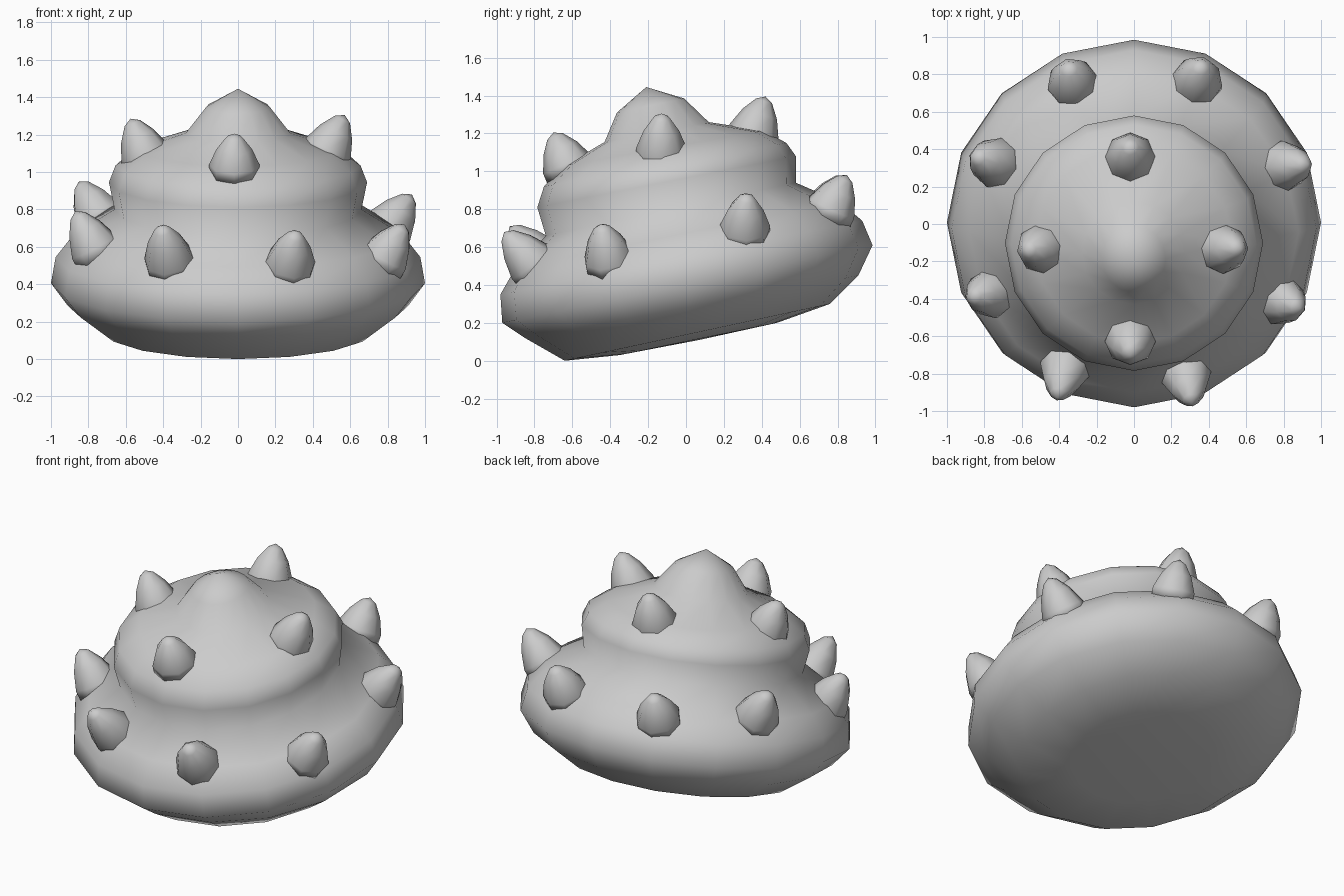
import bpy, bmesh
from math import cos, sin, tau
from mathutils import Vector


def loft(name, rings, caps):
    """Skin closed rings bottom to top; caps are the end centre points."""
    bm = bmesh.new()
    loops = [[bm.verts.new(p) for p in r] for r in rings]
    n = len(loops[0])
    for a, b in zip(loops, loops[1:]):
        for i in range(n):
            j = (i + 1) % n
            bm.faces.new((a[i], a[j], b[j], b[i]))
    for loop, point in zip((loops[0], loops[-1]), caps):
        c = bm.verts.new(point)
        for i in range(n):
            bm.faces.new((loop[i], loop[(i + 1) % n], c))
    bmesh.ops.recalc_face_normals(bm, faces=bm.faces)
    mesh = bpy.data.meshes.new(name)
    bm.to_mesh(mesh)
    bm.free()
    mesh.polygons.foreach_set("use_smooth", [True] * len(mesh.polygons))
    obj = bpy.data.objects.new(name, mesh)
    bpy.context.collection.objects.link(obj)
    return obj


# Tilted two-tier shell: front y, front z, back y, back z, half width
sections = [
    (-0.35, 0.03, 0.48, 0.20, 0.42),
    (-0.64, 0.00, 0.76, 0.30, 0.72),
    (-0.85, 0.12, 0.91, 0.45, 0.91),
    (-0.97, 0.20, 0.985, 0.61, 1.00),
    (-0.98, 0.35, 0.93, 0.74, 0.975),
    (-0.90, 0.49, 0.81, 0.84, 0.88),
    (-0.74, 0.66, 0.58, 0.94, 0.66),
    (-0.785, 0.81, 0.58, 1.08, 0.69),
    (-0.75, 0.92, 0.53, 1.15, 0.655),
    (-0.64, 1.03, 0.41, 1.215, 0.53),
    (-0.43, 1.155, 0.12, 1.26, 0.28),
    (-0.365, 1.31, -0.01, 1.385, 0.17),
]
rings = []
for y0, z0, y1, z1, w in sections:
    mid = Vector((0, (y0 + y1) / 2, (z0 + z1) / 2))
    half = Vector((0, (y1 - y0) / 2, (z1 - z0) / 2))
    rings.append([mid + half * sin(tau * i / 16) + Vector((w * cos(tau * i / 16), 0, 0))
                  for i in range(16)])
loft("shell_body", rings, [(0, 0.07, 0.11), (0, -0.21, 1.445)])


# Blunt studs: base centre and tip
studs = [
    ((-0.50, -0.13, 1.10), (-0.575, -0.14, 1.285)),
    ((0.48, -0.13, 1.12), (0.57, -0.13, 1.305)),
    ((-0.02, 0.36, 1.21), (-0.02, 0.42, 1.395)),
    ((-0.02, -0.63, 1.04), (-0.02, -0.70, 1.205)),
    ((-0.33, 0.76, 0.81), (-0.35, 0.84, 0.98)),
    ((0.34, 0.77, 0.81), (0.36, 0.85, 0.98)),
    ((-0.75, 0.33, 0.77), (-0.85, 0.36, 0.95)),
    ((0.81, 0.31, 0.71), (0.93, 0.32, 0.88)),
    ((-0.77, -0.37, 0.60), (-0.87, -0.39, 0.79)),
    ((0.79, -0.41, 0.55), (0.89, -0.45, 0.72)),
    ((-0.37, -0.78, 0.54), (-0.41, -0.93, 0.71)),
    ((0.28, -0.82, 0.52), (0.31, -0.96, 0.68)),
]
profile = [(-0.3, 0.135), (0.0, 0.135), (0.5, 0.095), (0.87, 0.045)]
for k, (base, tip) in enumerate(studs):
    base, tip = Vector(base), Vector(tip)
    axis = tip - base
    q = axis.to_track_quat('Z', 'Y')
    rings = [[base + axis * t + q @ Vector((r * cos(tau * i / 8), r * sin(tau * i / 8), 0))
              for i in range(8)] for t, r in profile]
    loft(f"stud_{k + 1}", rings, [base - axis * 0.3, tip])
